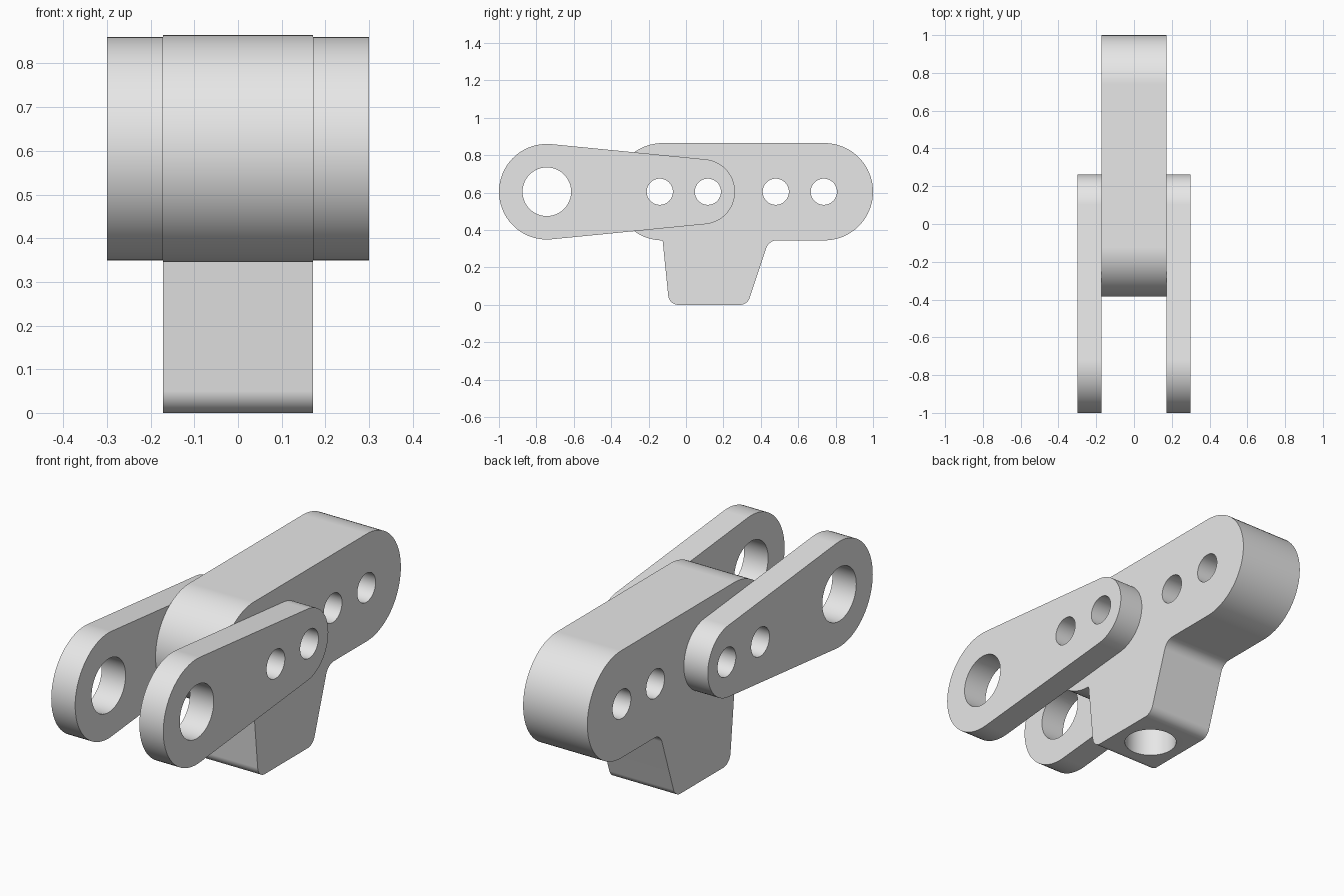
import bpy, bmesh, math
from mathutils import Vector, Matrix

if "Cube" in bpy.data.objects:
    bpy.data.objects.remove(bpy.data.objects["Cube"], do_unlink=True)

AXIS_Z = 0.605      # height of all cross holes
HALF_BODY = 0.172   # half width of the central block
HALF_ALL = 0.30     # half width over both arms

metal = bpy.data.materials.new("plain grey")
metal.use_nodes = True
grey = (0.8, 0.8, 0.8, 1)
metal.diffuse_color = grey
metal.node_tree.nodes["Principled BSDF"].inputs["Base Color"].default_value = grey


def add_object(name, bm):
    mesh = bpy.data.meshes.new(name)
    bm.to_mesh(mesh)
    bm.free()
    obj = bpy.data.objects.new(name, mesh)
    bpy.context.collection.objects.link(obj)
    mesh.materials.append(metal)
    return obj


def rounded_outline(corners):
    """Polygon of (y, z, radius) corners turned into points with filleted corners."""
    points = []
    for i, (y, z, r) in enumerate(corners):
        p = Vector((y, z))
        if r == 0:
            points.append(p)
            continue
        a = (Vector(corners[i - 1][:2]) - p).normalized()
        b = (Vector(corners[(i + 1) % len(corners)][:2]) - p).normalized()
        half = a.angle(b) / 2
        centre = p + (a + b).normalized() * (r / math.sin(half))
        reach = r / math.tan(half)
        start = p + a * reach - centre
        end = p + b * reach - centre
        steps = 20 if r > 0.1 else 10
        for k in range(steps + 1):
            points.append(centre + start.slerp(end, k / steps).normalized() * r)
    return points


def make_plate(name, corners, x0, x1):
    """Extrude a rounded side outline from x0 to x1."""
    bm = bmesh.new()
    verts = [bm.verts.new((x0, p.x, p.y)) for p in rounded_outline(corners)]
    bmesh.ops.remove_doubles(bm, verts=verts, dist=0.002)
    face = bm.faces.new(bm.verts[:])
    side = bmesh.ops.extrude_face_region(bm, geom=[face])["geom"]
    moved = [v for v in side if isinstance(v, bmesh.types.BMVert)]
    bmesh.ops.translate(bm, verts=moved, vec=(x1 - x0, 0, 0))
    bmesh.ops.recalc_face_normals(bm, faces=bm.faces)
    return add_object(name, bm)


def drill(obj, holes, socket=None):
    """Cut cross holes (y, radius) and an optional blind socket (y, radius, depth)."""
    bm = bmesh.new()

    def bore(radius, length, matrix):
        bmesh.ops.create_cone(bm, cap_ends=True, segments=48, radius1=radius,
                              radius2=radius, depth=length, matrix=matrix)

    for y, r in holes:
        bore(r, 1, Matrix.Translation((0, y, AXIS_Z)) @ Matrix.Rotation(math.pi / 2, 4, "Y"))
    if socket:
        y, r, depth = socket
        bore(r, 2 * depth, Matrix.Translation((0, y, 0)))
    cutter = add_object("hole_cutter", bm)
    cutter.hide_render = True

    bpy.ops.object.select_all(action="DESELECT")
    bpy.context.view_layer.objects.active = obj
    obj.select_set(True)
    cut = obj.modifiers.new("holes", "BOOLEAN")
    cut.operation, cut.solver, cut.object = "DIFFERENCE", "EXACT", cutter
    bpy.ops.object.modifier_apply(modifier=cut.name)
    bpy.data.objects.remove(cutter, do_unlink=True)
    bpy.ops.object.shade_smooth_by_angle(angle=math.radians(30))
    soft = obj.modifiers.new("even shading", "WEIGHTED_NORMAL")
    soft.keep_sharp = True


# Central block with tapered foot, four cross holes and a socket underneath
body = make_plate("central_block", [
    (-0.385, 0.865, 0.26), (-0.385, 0.345, 0.26), (-0.125, 0.345, 0),
    (-0.09, 0, 0.055), (0.328, 0, 0.055), (0.443, 0.345, 0.06),
    (1, 0.345, 0.26), (1, 0.865, 0.26)], -HALF_BODY, HALF_BODY)
drill(body, [(y, 0.07) for y in (-0.14, 0.117, 0.48, 0.737)], socket=(0.12, 0.12, 0.35))

# Two tapered side arms with a large front eye and two pin holes
wide, narrow = 0.282, 0.1577
arm_corners = [
    (-1, AXIS_Z + wide, 0.256), (-1, AXIS_Z - wide, 0.256),
    (0.262, AXIS_Z - narrow, 0.174), (0.262, AXIS_Z + narrow, 0.174)]
for name, sign in (("left_arm", 1), ("right_arm", -1)):
    arm = make_plate(name, arm_corners, sign * HALF_BODY, sign * HALF_ALL)
    drill(arm, [(-0.744, 0.13), (-0.14, 0.07), (0.117, 0.07)])
